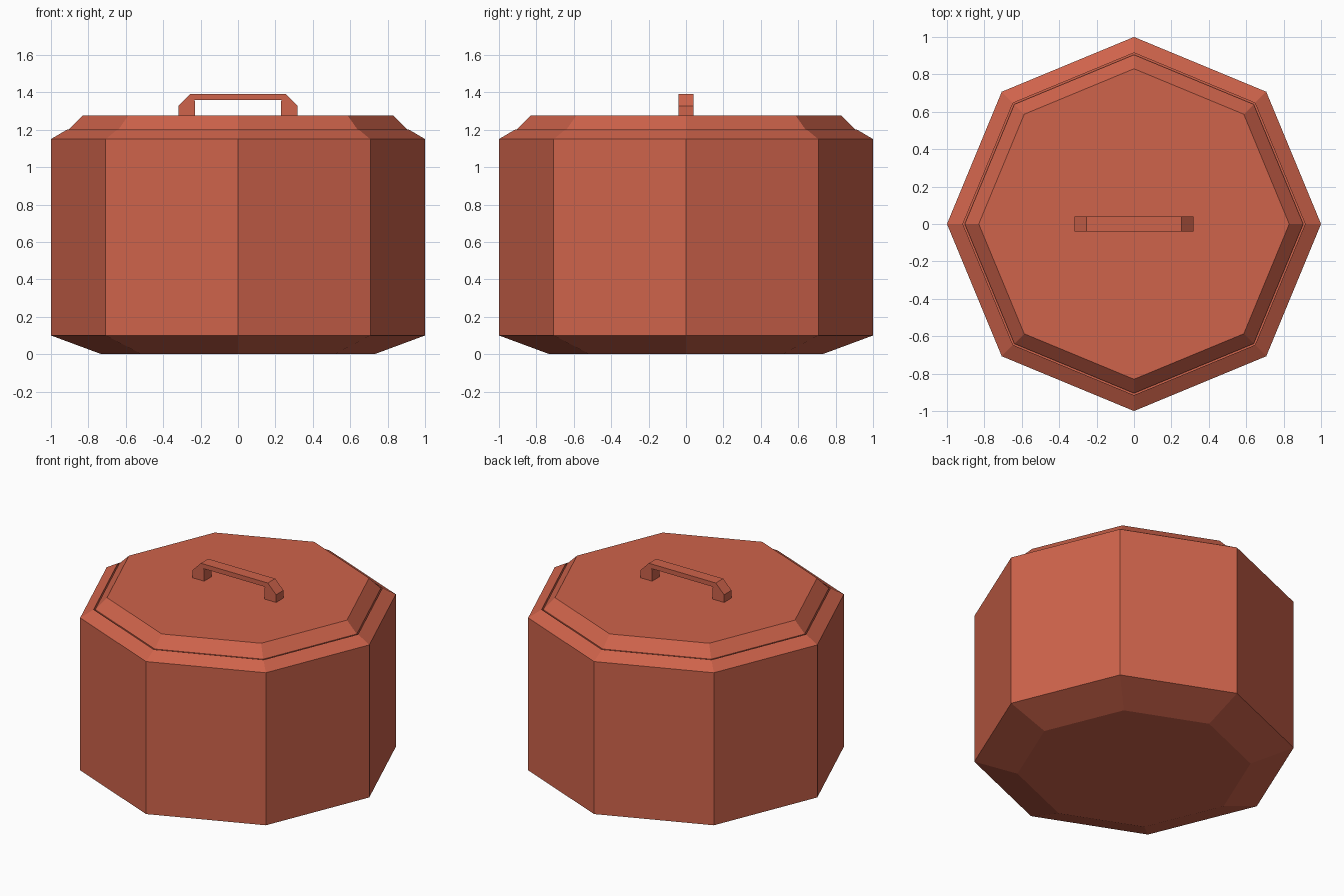
import bpy, bmesh, math

if "Cube" in bpy.data.objects:
    bpy.data.objects.remove(bpy.data.objects["Cube"])

mat = bpy.data.materials.new("terracotta")
mat.diffuse_color = (0.62, 0.125, 0.07, 1)
mat.use_nodes = True
mat.node_tree.nodes["Principled BSDF"].inputs["Base Color"].default_value = mat.diffuse_color


def finish(name, bm):
    bmesh.ops.recalc_face_normals(bm, faces=bm.faces)
    me = bpy.data.meshes.new(name)
    bm.to_mesh(me)
    bm.free()
    me.materials.append(mat)
    ob = bpy.data.objects.new(name, me)
    bpy.context.collection.objects.link(ob)
    return ob


def octagon_solid(name, profile):
    """Stack octagonal rings (radius, z) and cap both ends."""
    bm = bmesh.new()
    rings = [[bm.verts.new((r * math.cos(i * math.pi / 4), r * math.sin(i * math.pi / 4), z))
              for i in range(8)] for r, z in profile]
    for a, b in zip(rings, rings[1:]):
        for i in range(8):
            j = (i + 1) % 8
            bm.faces.new((a[i], a[j], b[j], b[i]))
    bm.faces.new(rings[0])
    bm.faces.new(rings[-1])
    return finish(name, bm)


# pot with chamfered foot and shoulder, and a shallow seat for the lid
octagon_solid("pot_body", [(0.73, 0), (1, 0.1), (1, 1.15), (0.915, 1.2), (0.915, 1.18)])

# bevelled lid with a hairline gap around it
octagon_solid("lid", [(0.905, 1.18), (0.905, 1.2), (0.83, 1.275)])

# arched handle: half outline mirrored, extruded along y
half = [(0.23, 1.275), (0.318, 1.275), (0.318, 1.328), (0.255, 1.392)]
inner = [(0.235, 1.36), (0.23, 1.35)]
outline = half + [(-x, z) for x, z in reversed(half)] + [(-x, z) for x, z in reversed(inner)] + inner
bm = bmesh.new()
face = bm.faces.new([bm.verts.new((x, -0.04, z)) for x, z in outline])
ext = bmesh.ops.extrude_face_region(bm, geom=[face], use_keep_orig=True)
bmesh.ops.translate(bm, vec=(0, 0.08, 0),
                    verts=[v for v in ext["geom"] if isinstance(v, bmesh.types.BMVert)])
finish("handle", bm)
